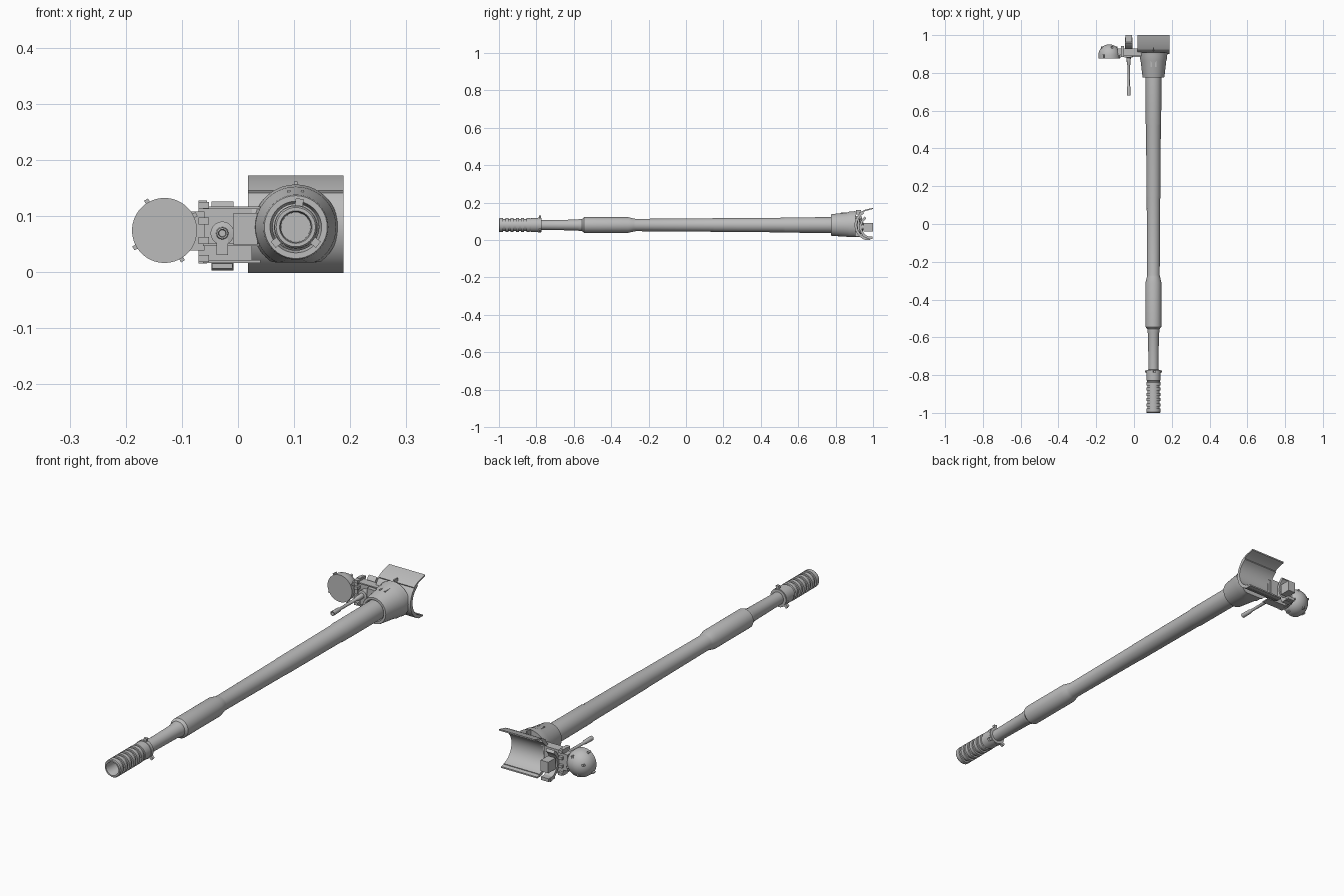
import bpy, bmesh, math
from mathutils import Vector, Matrix

if "Cube" in bpy.data.objects:
    bpy.data.objects.remove(bpy.data.objects["Cube"])

gray = bpy.data.materials.new("steel gray")
gray.diffuse_color = (0.5, 0.5, 0.5, 1)
gray.use_nodes = True
gray.node_tree.nodes["Principled BSDF"].inputs["Base Color"].default_value = gray.diffuse_color
CX, CZ = 0.103, 0.08            # bore axis


def finish(name, bm, smooth=True):
    bmesh.ops.recalc_face_normals(bm, faces=bm.faces)
    me = bpy.data.meshes.new(name)
    bm.to_mesh(me)
    bm.free()
    ob = bpy.data.objects.new(name, me)
    bpy.context.collection.objects.link(ob)
    me.materials.append(gray)
    if smooth:
        bpy.ops.object.select_all(action='DESELECT')
        ob.select_set(True)
        bpy.context.view_layer.objects.active = ob
        bpy.ops.object.shade_smooth_by_angle(angle=math.radians(35))
    return ob


def lathe(name, pts, x, z, seg=32, floor=None):
    """Turn (y, radius) points about an axis along y; zero radius closes an end."""
    bm = bmesh.new()
    rings = []
    for y, r in pts:
        if r == 0:
            rings.append([bm.verts.new((x, y, z))] * seg)
        else:
            rings.append([bm.verts.new((x + r * math.cos(a), y, z + r * math.sin(a)))
                          for a in (2 * math.pi * i / seg for i in range(seg))])
    for a, b in zip(rings, rings[1:]):
        for i in range(seg):
            j = (i + 1) % seg
            bm.faces.new(list(dict.fromkeys((a[i], a[j], b[j], b[i]))))
    if floor is not None:
        for v in bm.verts:
            v.co.z = max(v.co.z, floor)
    return finish(name, bm)


def box(name, x, y, z, turn=0, pivot=(0, 0, 0)):
    """Box from (min, max) ranges, optionally turned about y at a pivot."""
    bm = bmesh.new()
    bmesh.ops.create_cube(bm, size=1)
    for v in bm.verts:
        v.co = Vector([sum(r) / 2 + c * (r[1] - r[0]) for r, c in zip((x, y, z), v.co)])
    bmesh.ops.rotate(bm, verts=bm.verts, cent=pivot, matrix=Matrix.Rotation(turn, 3, 'Y'))
    return finish(name, bm, False)


def shell(name, outer, inner, x0, x1):
    """Curved strip section in the yz plane, extruded along x."""
    bm = bmesh.new()
    n = len(outer)
    cols = [[[bm.verts.new((x, y, z)) for y, z in line] for line in (outer, inner)] for x in (x0, x1)]
    (a, b), (c, d) = cols
    for i in range(n - 1):
        for q in ((a, b), (c, d), (a, c), (b, d)):
            bm.faces.new((q[0][i], q[0][i + 1], q[1][i + 1], q[1][i]))
    for i in (0, n - 1):
        bm.faces.new((a[i], b[i], d[i], c[i]))
    return finish(name, bm)


def arc(cy, cz, r, a0, a1, n=16):
    return [(cy + r * math.cos(math.radians(a0 + (a1 - a0) * i / n)),
             cz + r * math.sin(math.radians(a0 + (a1 - a0) * i / n))) for i in range(n + 1)]


# muzzle brake: hollow, with grooves between the ribs
brake = [(-0.89, 0), (-0.89, 0.026), (-0.995, 0.027), (-1.0, 0.029), (-1.0, 0.035), (-0.996, 0.038)]
for i in range(5):
    y = -0.972 + i * 0.028
    brake += [(y - 0.006, 0.038), (y - 0.006, 0.031), (y + 0.006, 0.031), (y + 0.006, 0.038)]
brake += [(-0.838, 0.038), (-0.836, 0.034), (-0.83, 0.034), (-0.828, 0.037), (-0.772, 0.037), (-0.77, 0)]
lathe("muzzle_brake", brake, CX, CZ)

# collar with lugs behind the brake
lathe("brake_collar", [(-0.79, 0), (-0.79, 0.039), (-0.775, 0.039), (-0.775, 0)], CX, CZ)
for deg in (8, 128, 232):
    box("collar_lug", (CX - 0.007, CX + 0.007), (-0.786, -0.775), (CZ + 0.03, CZ + 0.051),
        math.radians(deg), (CX, 0, CZ))

# barrel with fume extractor
lathe("barrel", [(-0.78, 0), (-0.78, 0.026), (-0.58, 0.029), (-0.57, 0.032), (-0.555, 0.033),
                 (-0.545, 0.042), (-0.31, 0.042), (-0.28, 0.035), (-0.27, 0.033), (0.14, 0.036),
                 (0.15, 0.037), (0.52, 0.039), (0.53, 0.041), (0.8, 0.042), (0.8, 0)], CX, CZ)

# mantlet sleeve, cut flat underneath
lathe("mantlet_sleeve", [(0.79, 0), (0.79, 0.042), (0.775, 0.046), (0.775, 0.056), (0.78, 0.058),
                         (0.865, 0.068), (0.875, 0.072), (0.895, 0.073), (0.907, 0.076), (0.907, 0)],
      CX, CZ, 40, 0.017)
box("sleeve_lug", (CX - 0.003, CX + 0.003), (0.91, 0.935), (0.135, 0.161))
for s in (-1, 1):
    box("sleeve_hook", (CX + s * 0.012 - 0.003, CX + s * 0.012 + 0.003), (0.83, 0.862), (0.13, 0.146))
box("sleeve_hook_bar", (CX - 0.012, CX + 0.012), (0.856, 0.862), (0.13, 0.146))

# curved mantlet shield with top lip
outer = arc(0.985, 0.08, 0.084, 118, 256)
inner = arc(0.985, 0.08, 0.070, 118, 256)
shell("mantlet_shield", outer, inner, 0.018, 0.188)
shell("shield_top_lip", [(0.925, 0.145), (0.955, 0.161), (1.0, 0.172)],
      [(0.93, 0.136), (0.957, 0.154), (1.0, 0.166)], 0.018, 0.188)
shell("shield_bottom_lip", [(0.95, 0.006), (0.965, 0.0), (0.985, 0.0)],
      [(0.95, 0.016), (0.967, 0.009), (0.985, 0.006)], 0.018, 0.188)

# side bracket and curved weapon guard
shell("weapon_guard", arc(0.995, 0.07, 0.068, 125, 262), arc(0.995, 0.07, 0.055, 125, 262), -0.047, -0.008)
box("guard_rear_block", (-0.046, -0.01), (0.955, 0.997), (0.006, 0.02))
box("bracket_plate", (-0.06, 0.025), (0.905, 0.928), (0.016, 0.117))
for z in (0.016, 0.046, 0.112):
    box("bracket_rib", (-0.062, 0.04), (0.89, 0.925), (z, z + 0.005))
box("bracket_web", (-0.008, 0.035), (0.885, 0.92), (0.048, 0.105))

# coaxial weapon
lathe("coaxial_weapon", [(0.7, 0), (0.7, 0.006), (0.68, 0.007), (0.68, 0.010), (0.725, 0.009),
                         (0.735, 0.006), (0.84, 0.007), (0.845, 0.01), (0.88, 0.011), (0.882, 0.021),
                         (0.91, 0.021), (0.915, 0.014), (0.96, 0.014), (0.96, 0)], -0.028, 0.069, 20)
box("weapon_body", (-0.046, -0.01), (0.95, 1.0), (0.045, 0.092))
box("weapon_cradle", (-0.038, -0.018), (0.88, 0.92), (0.03, 0.06))

# searchlight mount
box("mount_bar", (-0.07, -0.055), (0.905, 0.93), (0.015, 0.127))
for z in (0.018, 0.05, 0.085, 0.113):
    box("mount_clamp", (-0.07, -0.052), (0.885, 0.942), (z, z + 0.012))
box("mount_arm", (-0.088, -0.06), (0.895, 0.93), (0.038, 0.108))

# searchlight: flat lens in front, domed back
dome = [(0.893 + 0.058 * math.sin(math.pi * i / 20), 0.058 * math.cos(math.pi * i / 20)) for i in range(10)]
lathe("searchlight", [(0.877, 0), (0.877, 0.058)] + dome + [(0.951, 0)], -0.131, 0.074, 36)
for deg in (-31, 63, 149, 240):
    box("searchlight_lug", (-0.135, -0.127), (0.88, 0.898), (0.126, 0.138),
        math.radians(deg), (-0.131, 0, 0.074))
for deg in (20, 110, 200, 290):
    box("dome_lug", (-0.135, -0.127), (0.925, 0.94), (0.104, 0.118),
        math.radians(deg), (-0.131, 0, 0.074))
